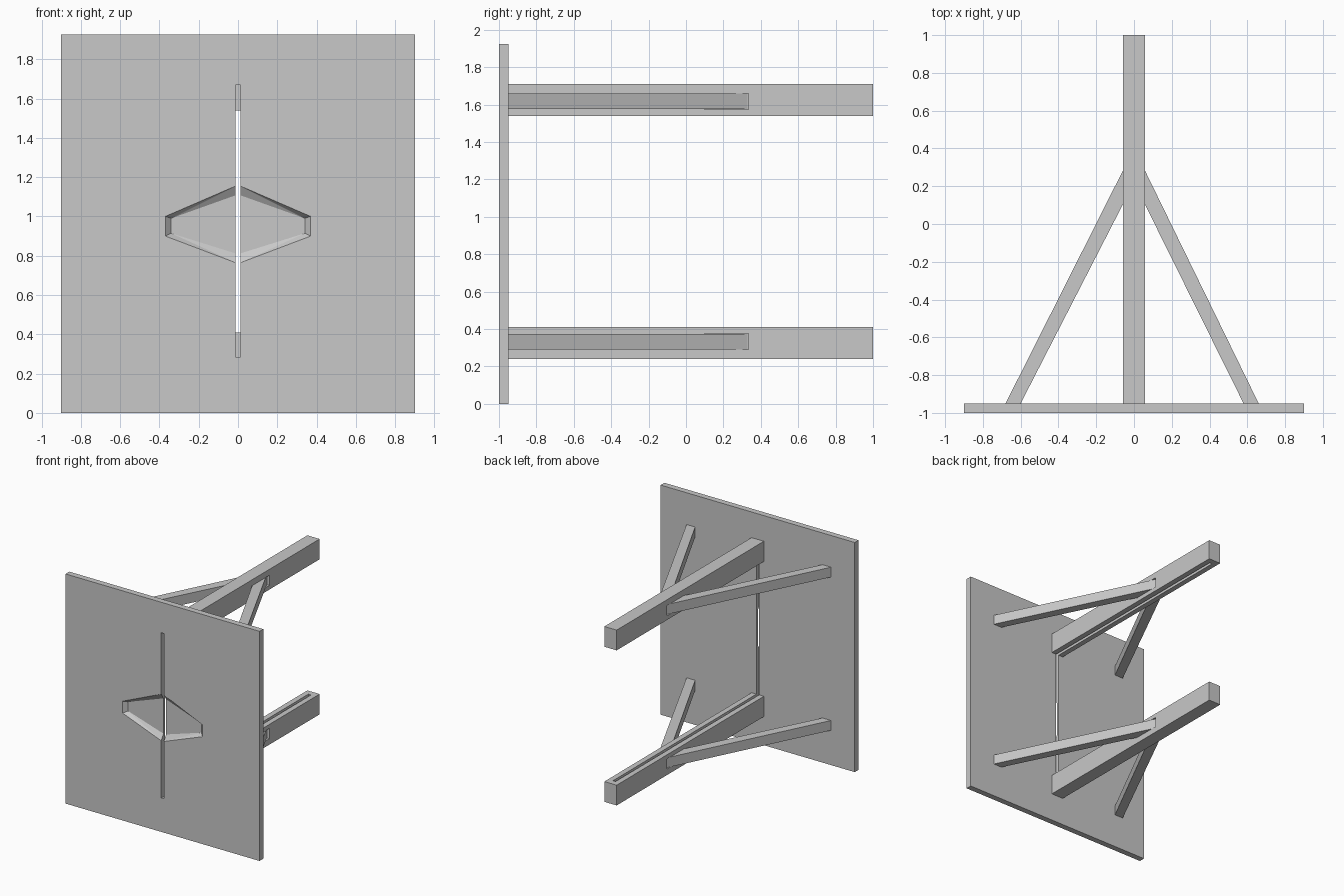
import bpy
import bmesh
from mathutils import Vector

cube = bpy.data.objects.get("Cube")
if cube:
    bpy.data.objects.remove(cube, do_unlink=True)

grey = bpy.data.materials.new("plain grey")
grey.use_nodes = True
colour = (0.58, 0.58, 0.58, 1)
grey.diffuse_color = colour
for node in grey.node_tree.nodes:
    if node.type == "BSDF_PRINCIPLED":
        node.inputs["Base Color"].default_value = colour

MIDDLE = 0.975          # height halfway between the two beams
FRONT, BACK = -1.0, -0.95   # faces of the panel


def hull(name, points):
    """Convex solid around the given points."""
    bm = bmesh.new()
    for p in points:
        bm.verts.new(p)
    bmesh.ops.convex_hull(bm, input=bm.verts[:])
    bmesh.ops.dissolve_limit(bm, angle_limit=0.001, verts=bm.verts[:], edges=bm.edges[:])
    bmesh.ops.recalc_face_normals(bm, faces=bm.faces[:])
    mesh = bpy.data.meshes.new(name)
    bm.to_mesh(mesh)
    bm.free()
    mesh.materials.append(grey)
    obj = bpy.data.objects.new(name, mesh)
    bpy.context.collection.objects.link(obj)
    return obj


def box(name, x, y, z):
    return hull(name, [(a, b, c) for a in x for b in y for c in z])


def cut(obj, cutters):
    """Subtract the cutters and bake the result."""
    for cutter in cutters:
        cutter.hide_render = True
        mod = obj.modifiers.new("cut", "BOOLEAN")
        mod.operation = "DIFFERENCE"
        mod.solver = "EXACT"
        mod.object = cutter
    graph = bpy.context.evaluated_depsgraph_get()
    baked = bpy.data.meshes.new_from_object(obj.evaluated_get(graph))
    obj.modifiers.clear()
    obj.data = baked


# One long slot runs through the panel and into both beams
slot = box("slot_cutter", (-0.012, 0.012), (-1.1, 0.95), (0.285, 1.67))

# Shallow diamond dent with steep walls in the panel front
rim = [(0, 0.2), (0.37, 0.04), (0.37, -0.06), (0, -0.2), (-0.37, -0.06), (-0.37, 0.04)]
dent_points = []
for x, z in rim:
    for y, sx, sz in ((FRONT - 0.05, 1, 1), (FRONT, 1, 1), (FRONT + 0.03, 0.92, 0.76)):
        dent_points.append((x * sx, y, MIDDLE - 0.015 + z * sz))
dent = hull("dent_cutter", dent_points)

panel = box("front_panel", (-0.9, 0.9), (FRONT, BACK), (0, 1.925))
cut(panel, [dent, slot])
helpers = [slot, dent]

# Plan outline of a brace: foot on the panel, head let into the beam
outline = [(0.67, BACK), (0.59, BACK), (0.035, 0.15), (0.035, 0.33)]

for level, up in (("upper", 1), ("lower", -1)):
    def heights(a, b):
        return sorted((MIDDLE + up * a, MIDDLE + up * b))

    beam = box(level + "_beam", (-0.057, 0.057), (BACK, 1), heights(0.565, 0.735))
    pockets = []
    for side, sign in (("left", 1), ("right", -1)):
        pocket = box(level + "_" + side + "_pocket_cutter",
                     (sign * 0.035, sign * 0.1), (0.1, 0.335), heights(0.6, 0.685))
        pockets.append(pocket)
        shift = Vector((-0.01, 0, 0))
        points = []
        for x, y in outline:
            for z in heights(0.601, 0.684):
                p = Vector((sign * x, y, z))
                points.append(p + shift if y == BACK else p)
        hull(level + "_" + side + "_brace", points)
    cut(beam, [slot] + pockets)
    helpers += pockets

for helper in helpers:
    bpy.data.objects.remove(helper, do_unlink=True)
